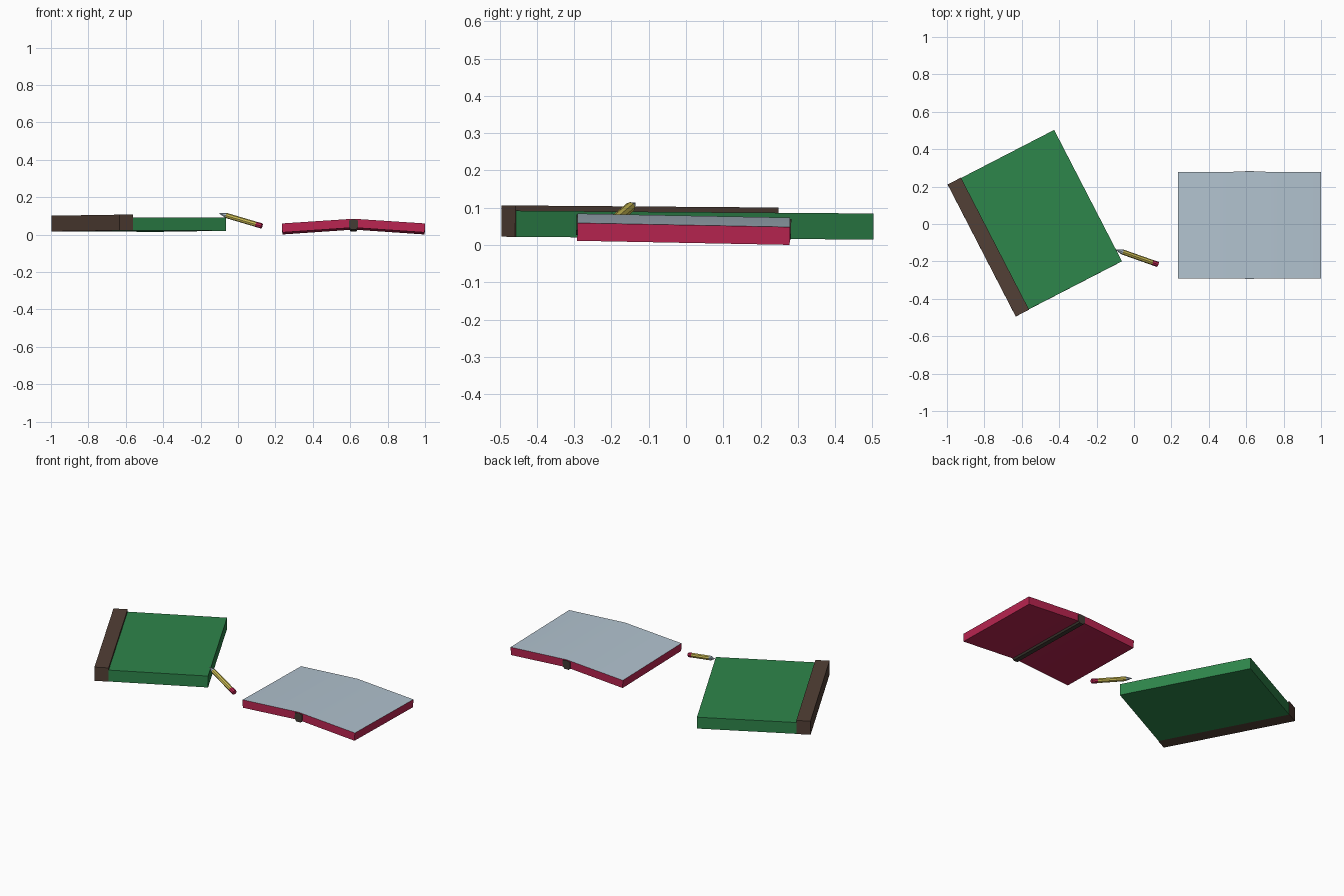
import bpy, bmesh, math
from mathutils import Matrix, Vector

if "Cube" in bpy.data.objects:
    bpy.data.objects.remove(bpy.data.objects["Cube"])


def mat(name, rgb):
    m = bpy.data.materials.new(name)
    m.diffuse_color = (*rgb, 1)
    m.use_nodes = True
    m.node_tree.nodes["Principled BSDF"].inputs["Base Color"].default_value = m.diffuse_color
    return m


GREEN = mat("green cover", (0.027, 0.235, 0.069))
BROWN = mat("brown spine", (0.085, 0.05, 0.036))
RED = mat("crimson cover", (0.48, 0.018, 0.08))
PAGE = mat("pale page", (0.44, 0.54, 0.62))
DARK = mat("dark binding", (0.055, 0.045, 0.035))
YELLOW = mat("pencil yellow", (0.6, 0.5, 0.09))


def finish(name, bm, mats, matrix):
    bmesh.ops.recalc_face_normals(bm, faces=bm.faces)
    me = bpy.data.meshes.new(name)
    bm.to_mesh(me)
    bm.free()
    for m in mats:
        me.materials.append(m)
    ob = bpy.data.objects.new(name, me)
    ob.matrix_world = matrix
    bpy.context.collection.objects.link(ob)
    return ob


def prism(name, profile, y0, y1, mats, matrix, rule=None):
    """Extrude an x-z profile along y; rule(face) picks the material."""
    bm = bmesh.new()
    face = bm.faces.new([bm.verts.new((x, y0, z)) for x, z in profile])
    ext = bmesh.ops.extrude_face_region(bm, geom=[face])
    verts = [v for v in ext["geom"] if isinstance(v, bmesh.types.BMVert)]
    bmesh.ops.translate(bm, verts=verts, vec=(0, y1 - y0, 0))
    bmesh.ops.recalc_face_normals(bm, faces=bm.faces)
    if rule:
        for f in bm.faces:
            f.material_index = rule(f)
    return finish(name, bm, mats, matrix)


def rect(x0, x1, z0, z1):
    return [(x0, z0), (x1, z0), (x1, z1), (x0, z1)]


# Closed book, turned on the table and very slightly tilted
closed = (Matrix.Translation((-0.53, 0.005, 0.0535))
          @ Matrix.Rotation(math.radians(-0.45), 4, 'X')
          @ Matrix.Rotation(math.radians(27.3), 4, 'Z'))
prism("closed_book_block", rect(-0.24, 0.32, -0.035, 0.035), -0.395, 0.395, [GREEN], closed)
prism("closed_book_spine", rect(-0.32, -0.24, -0.035, 0.049), -0.397, 0.397, [BROWN], closed)

# Open book lying face up: folded slab with pale pages on top
opened = (Matrix.Translation((0.6175, -0.007, 0))
          @ Matrix.Rotation(math.radians(-1.1), 4, 'X'))
W = 0.3825
slab = [(-W + 0.002, 0.006), (0, 0.032), (W - 0.002, 0.006),
        (W, 0.054), (0, 0.079), (-W, 0.054)]
book = prism("open_book", slab, -0.285, 0.285, [RED, PAGE], opened,
             lambda f: 1 if f.normal.z > 0.7 else 0)

# Binding strip running under the fold
strip = [(-0.025, 0.035), (-0.014, 0.021), (0.014, 0.021),
         (0.025, 0.035), (0.025, 0.070), (0, 0.076), (-0.025, 0.070)]
prism("open_book_binding", strip, -0.288, 0.288, [DARK], opened)

# Pencil: eraser, body and sharpened tip along one axis
tip, end = Vector((-0.1, -0.136, 0.113)), Vector((0.127, -0.216, 0.046))
axis = end - tip
turn = axis.to_track_quat('Z', 'Y').to_matrix().to_4x4()


def pencil_part(name, t0, t1, r0, r1, m):
    bm = bmesh.new()
    bmesh.ops.create_cone(bm, cap_ends=True, segments=8, radius1=r0, radius2=r1,
                          depth=axis.length * (t1 - t0))
    return finish(name, bm, [m], Matrix.Translation(tip + axis * (t0 + t1) / 2) @ turn)


pencil_part("pencil_tip", 0, 0.17, 0.001, 0.014, PAGE)
pencil_part("pencil_body", 0.17, 0.87, 0.014, 0.014, YELLOW)
pencil_part("pencil_eraser", 0.87, 1, 0.0145, 0.0145, RED)

# Soften the gentle fold of the open book
bpy.ops.object.select_all(action='DESELECT')
book.select_set(True)
bpy.context.view_layer.objects.active = book
bpy.ops.object.shade_smooth_by_angle(angle=math.radians(30))
